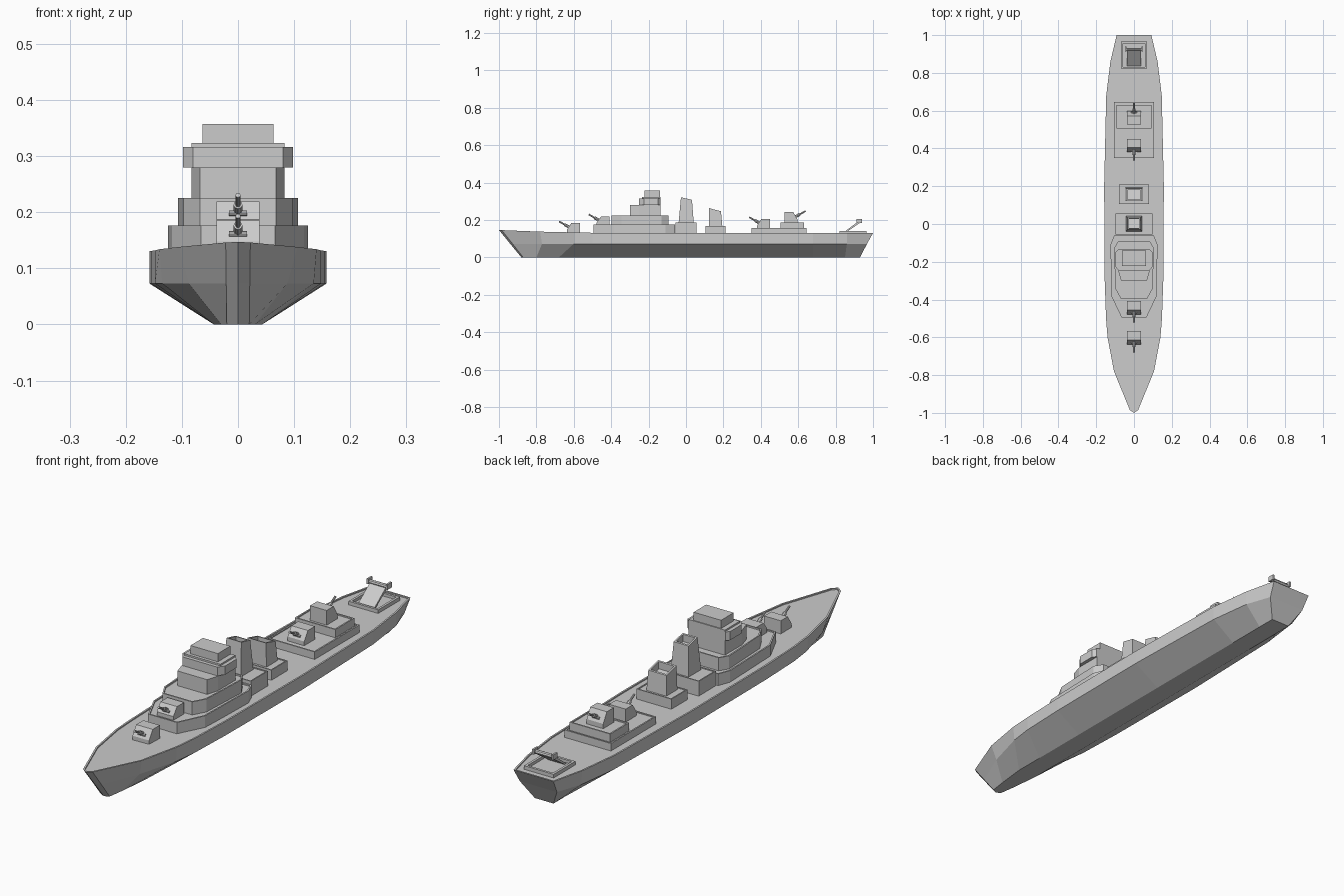
import bpy, bmesh, math
from mathutils import Vector

if "Cube" in bpy.data.objects:
    bpy.data.objects.remove(bpy.data.objects["Cube"])


def ring(half, z):
    """Mirror half outline [(x, y), ...] (front to back) into a closed loop; z number or list."""
    zs = z if isinstance(z, list) else [z] * len(half)
    right = [(x, y, h) for (x, y), h in zip(half, zs)]
    left = [(-x, y, h) for x, y, h in reversed(right) if x > 1e-6]
    return right + left


def loft(name, rings, rim=0.0, depth=0.0):
    """Skin between closed rings, cap both ends, optionally sink the top inside a rim."""
    bm = bmesh.new()
    rows = [[bm.verts.new(p) for p in r] for r in rings]
    n = len(rows[0])
    for a, b in zip(rows, rows[1:]):
        for i in range(n):
            j = (i + 1) % n
            bm.faces.new((a[i], a[j], b[j], b[i]))
    bm.faces.new(rows[0][::-1])
    top = bm.faces.new(rows[-1])
    bmesh.ops.recalc_face_normals(bm, faces=bm.faces)
    if rim:
        bmesh.ops.inset_region(bm, faces=[top], thickness=rim, use_even_offset=True)
        res = bmesh.ops.extrude_discrete_faces(bm, faces=[top])
        for v in res['faces'][0].verts:
            v.co.z -= depth
    me = bpy.data.meshes.new(name)
    bm.to_mesh(me)
    bm.free()
    ob = bpy.data.objects.new(name, me)
    bpy.context.collection.objects.link(ob)
    return ob


def prism(name, half, z0, z1, rim=0.0, depth=0.0):
    return loft(name, [ring(half, z0), ring(half, z1)], rim, depth)


def box(name, w, y0, y1, z0, z1, rim=0.0, depth=0.0):
    return prism(name, [(w, y0), (w, y1)], z0, z1, rim, depth)


def barrel(name, p, q, r, sides=8):
    p, q = Vector(p), Vector(q)
    d = q - p
    bpy.ops.mesh.primitive_cylinder_add(vertices=sides, radius=r, depth=d.length, location=(p + q) / 2,
                                        rotation=d.to_track_quat('Z', 'Y').to_euler())
    bpy.context.object.name = name


# Hull: bottom, chine and deck edge outlines, with a sunk deck
keel = [(0, -.88), (.02, -.87), (.03, -.80), (.043, -.68), (.043, -.55), (.043, -.3),
        (.043, .2), (.043, .68), (.043, .85), (.043, .93)]
chine = [(0, -.94), (.021, -.927), (.088, -.77), (.135, -.6), (.148, -.5), (.155, -.3),
         (.158, .2), (.145, .68), (.122, .86), (.085, .968)]
deck = [(0, -1), (.022, -.985), (.106, -.78), (.14, -.6), (.148, -.5), (.155, -.3),
        (.158, .2), (.147, .68), (.125, .86), (.092, 1)]
deck_z = [.147, .146, .138, .134, .132, .131, .131, .131, .131, .131]
loft("hull", [ring(keel, 0.0), ring(chine, .073), ring(deck, deck_z)], .007, .005)

# Forward superstructure tiers
prism("deckhouse_lower", [(.066, -.495), (.118, -.385), (.125, -.11), (.105, -.06)], .12, .176, .006, .005)
prism("deckhouse_upper", [(.068, -.398), (.097, -.345), (.107, -.13), (.085, -.093)], .165, .225, .006, .006)
prism("bridge_tower", [(.068, -.3), (.083, -.25), (.083, -.136)], .215, .28)
prism("bridge_wings", [(.08, -.25), (.098, -.225), (.098, -.15), (.085, -.136)], .28, .316)
box("bridge_roof", .083, -.235, -.136, .31, .323)
box("wheelhouse", .063, -.222, -.14, .32, .357)


# Funnels: stepped base and hollow raked stack
def funnel(name, base, stack, top, zb, zf, za):
    box(name + "_base", *base, .12, zb, .005, .003)
    w, y0, y1 = stack
    tw, t0, t1 = top
    loft(name, [ring([(w, y0), (w, y1)], zb - .01), ring([(tw, t0), (tw, t1)], [zf, za])], .007, .03)


funnel("fore_funnel", (.098, -.056, .056), (.042, -.04, .042), (.034, -.027, .032), .188, .322, .308)
funnel("aft_funnel", (.08, .105, .21), (.046, .122, .195), (.042, .122, .187), .168, .264, .247)

# Aft deckhouse
box("aft_deckhouse", .107, .35, .645, .12, .157, .006, .004)
box("aft_gun_platform", .093, .505, .63, .148, .187, .006, .005)


# Gun turrets: sloped face, mantlet and barrel (s = -1 faces forward)
def turret(name, y, z, h, s):
    f = y + s * .035
    b = y - s * .035
    lo = ring([(.038, f), (.038, b)], z - .008)
    mid = ring([(.038, f), (.038, b)], z + h * .3)
    hi = ring([(.038, f - s * .024), (.038, b)], z + h)
    loft(name, [lo, mid, hi])
    root = (0, f - s * .014, z + h * .55)
    barrel(name + "_barrel", root, (0, f + s * .042, z + h * .55 + .032), .0045)
    barrel(name + "_sleeve", root, (0, f + s * .012, z + h * .55 + .015), .008)
    barrel(name + "_trunnion", (-.016, f - s * .006, z + h * .55), (.016, f - s * .006, z + h * .55), .005)


turret("turret_1", -.602, .132, .053, -1)
turret("turret_2", -.443, .173, .046, -1)
turret("turret_3", .415, .155, .052, -1)
turret("turret_4", .562, .184, .059, 1)

# Stern launcher: framed well, inclined ramp, crossbar with end posts
box("stern_well", .068, .822, .965, .12, .141, .01, .012)
loft("stern_ramp", [ring([(.037, .835), (.037, .847)], .128),
                    ring([(.037, .915), (.037, .927)], [.188, .183])])
barrel("stern_crossbar", (-.046, .924, .191), (.046, .924, .191), .009)
for x in (-.044, .044):
    box("crossbar_post", .004, .912, .94, .184, .206).location.x = x
